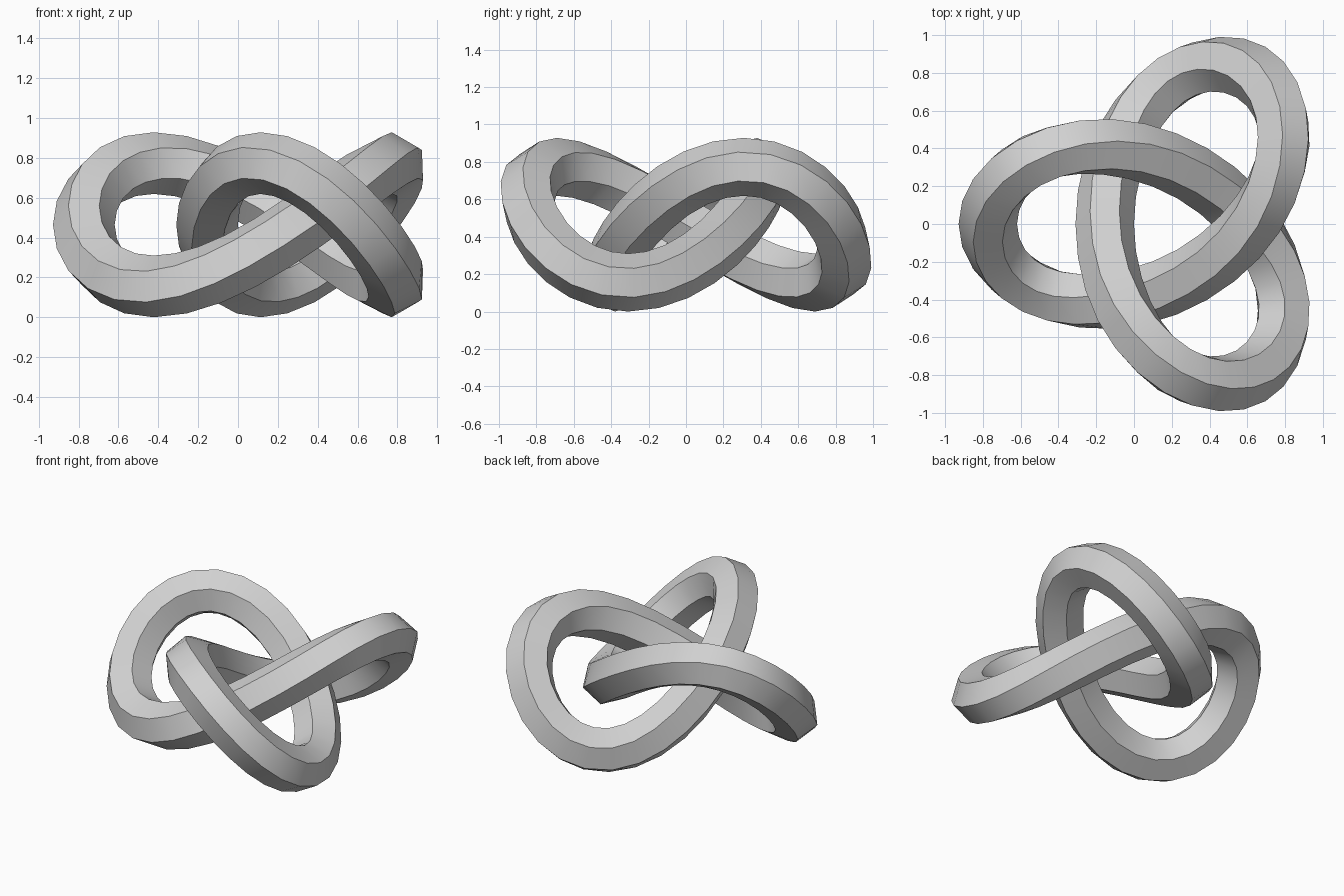
import bpy
import bmesh
from math import sin, cos, pi, radians
from mathutils import Vector

if "Cube" in bpy.data.objects:
    bpy.data.objects.remove(bpy.data.objects["Cube"])

UNIT = 0.3095
TUBE = UNIT / 2
STEPS, SIDES = 60, 6


def path(u):
    """Point on a trefoil curve, one lobe pointing to -x."""
    return UNIT * Vector((-2 * cos(2 * u) - cos(u),
                          2 * sin(2 * u) - sin(u),
                          sin(3 * u)))


# Six-sided tube swept along the knot, one ridge always turned to the centre
bm = bmesh.new()
rings = []
for i in range(STEPS):
    u = 2 * pi * i / STEPS
    p = path(u)
    tangent = (path(u + 0.001) - path(u - 0.001)).normalized()
    side = tangent.cross(p).normalized()
    out = side.cross(tangent)
    angles = [2 * pi * k / SIDES for k in range(SIDES)]
    rings.append([bm.verts.new(p + TUBE * (out * cos(a) + side * sin(a)))
                  for a in angles])
for i, ring in enumerate(rings):
    after = rings[(i + 1) % STEPS]
    for k in range(SIDES):
        n = (k + 1) % SIDES
        bm.faces.new((ring[k], ring[n], after[n], after[k]))
bmesh.ops.recalc_face_normals(bm, faces=bm.faces)

# Centre the knot and stand it on the ground
low = Vector([min(v.co[a] for v in bm.verts) for a in range(3)])
high = Vector([max(v.co[a] for v in bm.verts) for a in range(3)])
base = Vector(((low.x + high.x) / 2, (low.y + high.y) / 2, low.z))
bmesh.ops.translate(bm, verts=bm.verts, vec=-base)

mesh = bpy.data.meshes.new("knot_tube")
bm.to_mesh(mesh)
bm.free()
knot = bpy.data.objects.new("knot_tube", mesh)
bpy.context.collection.objects.link(knot)

# Plain grey
grey = bpy.data.materials.new("light_grey")
grey.use_nodes = True
colour = (0.64, 0.64, 0.64, 1)
grey.diffuse_color = colour
grey.node_tree.nodes["Principled BSDF"].inputs["Base Color"].default_value = colour
mesh.materials.append(grey)

# Smooth along the tube, sharp along its ridges
bpy.ops.object.select_all(action="DESELECT")
knot.select_set(True)
bpy.context.view_layer.objects.active = knot
bpy.ops.object.shade_smooth_by_angle(angle=radians(35))
